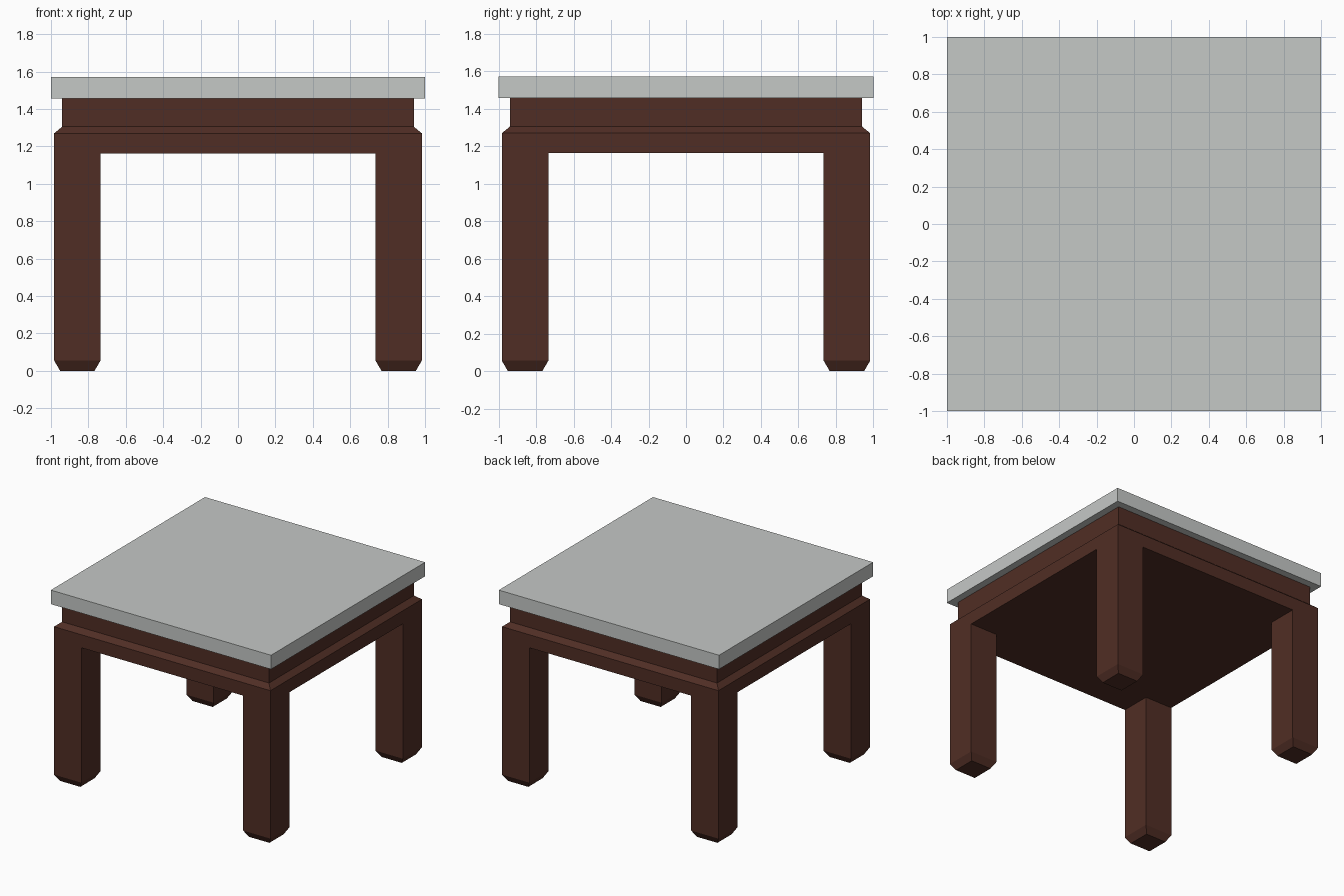
import bpy, bmesh, math
from mathutils import Vector

if "Cube" in bpy.data.objects:
    bpy.data.objects.remove(bpy.data.objects["Cube"])


def material(name, rgb):
    m = bpy.data.materials.new(name)
    m.diffuse_color = (*rgb, 1)
    m.use_nodes = True
    m.node_tree.nodes["Principled BSDF"].inputs["Base Color"].default_value = m.diffuse_color
    return m


def add_object(name, bm, mat):
    bmesh.ops.recalc_face_normals(bm, faces=bm.faces[:])
    me = bpy.data.meshes.new(name)
    bm.to_mesh(me)
    bm.free()
    me.materials.append(mat)
    ob = bpy.data.objects.new(name, me)
    bpy.context.collection.objects.link(ob)
    return ob


def box(half, z0, z1):
    bm = bmesh.new()
    bmesh.ops.create_cube(bm, size=1)
    for v in bm.verts:
        v.co = (v.co.x * 2 * half, v.co.y * 2 * half, z0 if v.co.z < 0 else z1)
    return bm


def extrude(bm, face, z, inset=0.0):
    """Extrude one level face to height z, shrinking its sides by inset."""
    c = face.calc_center_median()
    new = bmesh.ops.extrude_discrete_faces(bm, faces=[face])["faces"][0]
    for v in new.verts:
        v.co.x -= math.copysign(inset, v.co.x - c.x)
        v.co.y -= math.copysign(inset, v.co.y - c.y)
        v.co.z = z
    return new


wood = material("dark brown wood", (0.081, 0.027, 0.018))
stone = material("light grey stone", (0.56, 0.58, 0.565))

HALF, INNER = 0.983, 0.735
APRON_LOW, APRON_HIGH = 1.163, 1.27
NECK_LOW, NECK_HIGH, TOP = 1.305, 1.457, 1.572

# Solid apron with a chamfered shoulder and a recessed neck
bm = box(HALF, APRON_LOW, APRON_HIGH)
top = next(f for f in bm.faces if f.calc_center_median().z > APRON_HIGH - 0.001)
neck = extrude(bm, top, NECK_LOW, 0.043)
extrude(bm, neck, NECK_HIGH)

# Cut the corners out of the underside and pull the four legs down
for axis in (Vector((1, 0, 0)), Vector((0, 1, 0))):
    for s in (-1, 1):
        bmesh.ops.bisect_plane(bm, geom=bm.verts[:] + bm.edges[:] + bm.faces[:],
                               plane_co=axis * s * INNER, plane_no=axis)
corners = []
for f in bm.faces:
    c = f.calc_center_median()
    if c.z < APRON_LOW + 0.001 and min(abs(c.x), abs(c.y)) > INNER:
        corners.append(f)
for f in corners:
    ankle = extrude(bm, f, 0.055)
    extrude(bm, ankle, 0.0, 0.032)  # tapered foot

# Merge coplanar faces so the frame reads as one piece
bmesh.ops.dissolve_limit(bm, angle_limit=0.01, verts=bm.verts[:], edges=bm.edges[:])
add_object("table_frame", bm, wood)

# Stone slab
add_object("table_top", box(1.0, NECK_HIGH, TOP), stone)
